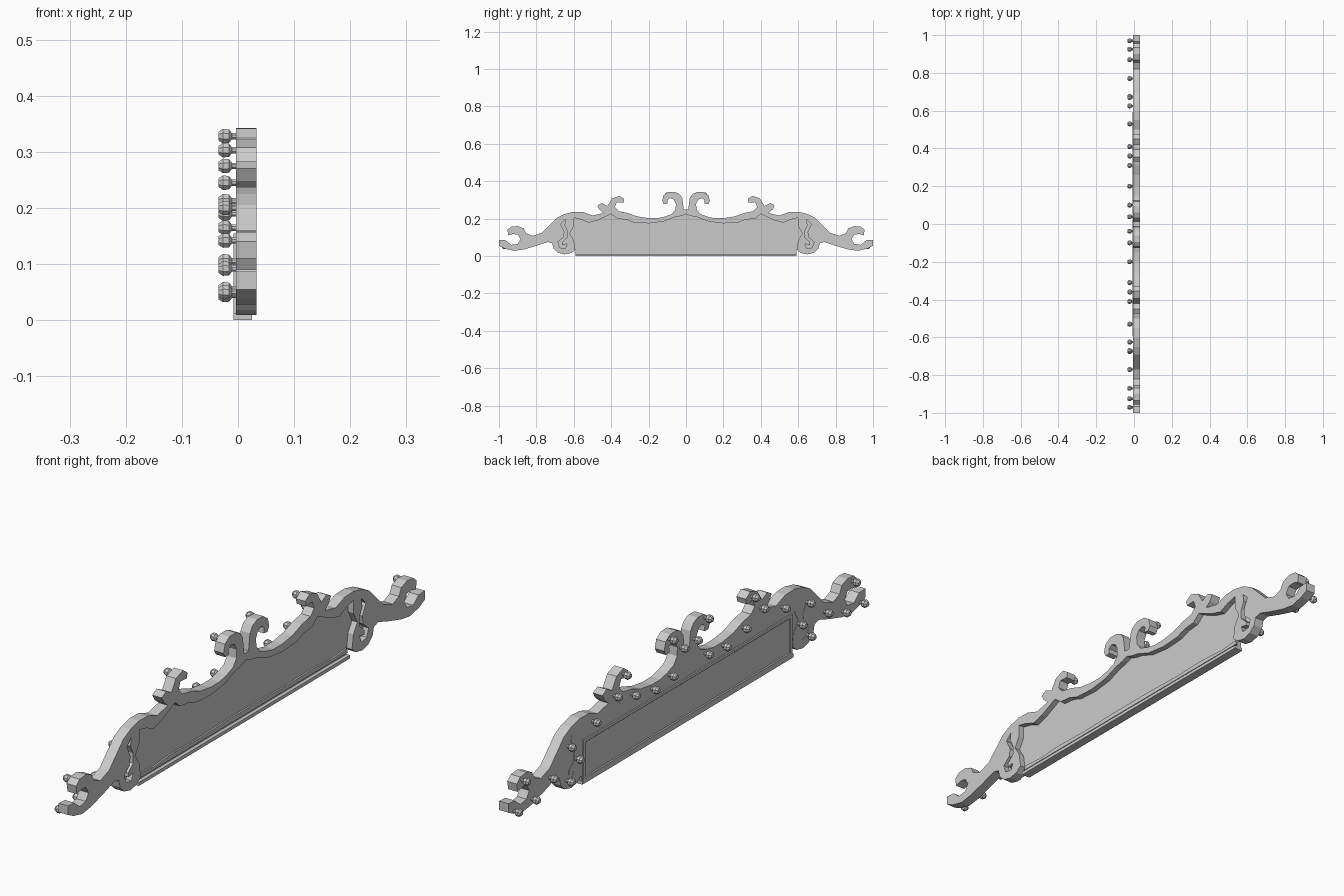
import bpy, bmesh, math
from mathutils import Matrix, Vector

if "Cube" in bpy.data.objects:
    bpy.data.objects.remove(bpy.data.objects["Cube"])

# local x -> world y, local y -> world z, local z -> world x
SIDE = Matrix(((0, 0, 1, 0), (1, 0, 0, 0), (0, 1, 0, 0), (0, 0, 0, 1)))


def flip(pts):
    return [(-y, z) for y, z in reversed(pts)]


def slab(name, loops, x0, x1):
    """Flat cut-out made from closed (y, z) loops; inner loops become holes."""
    cu = bpy.data.curves.new(name, 'CURVE')
    cu.dimensions = '2D'
    cu.fill_mode = 'BOTH'
    cu.extrude = (x1 - x0) / 2
    for pts in loops:
        s = cu.splines.new('POLY')
        s.points.add(len(pts) - 1)
        for p, (y, z) in zip(s.points, pts):
            p.co = (y, z, 0, 1)
        s.use_cyclic_u = True
    ob = bpy.data.objects.new(name, cu)
    bpy.context.collection.objects.link(ob)
    bpy.ops.object.select_all(action='DESELECT')
    bpy.context.view_layer.objects.active = ob
    ob.select_set(True)
    bpy.ops.object.convert(target='MESH')
    ob = bpy.context.view_layer.objects.active
    ob.data.transform(Matrix.Translation(((x0 + x1) / 2, 0, 0)) @ SIDE)
    for p in ob.data.polygons:
        p.use_smooth = False
    return ob


def mesh_object(name, bm):
    bmesh.ops.recalc_face_normals(bm, faces=bm.faces)
    me = bpy.data.meshes.new(name)
    bm.to_mesh(me)
    bm.free()
    ob = bpy.data.objects.new(name, me)
    bpy.context.collection.objects.link(ob)
    return ob


def box(bm, lo, hi):
    lo, hi = Vector(lo), Vector(hi)
    m = Matrix.Translation((lo + hi) / 2) @ Matrix.Diagonal((*(hi - lo), 1))
    return bmesh.ops.create_cube(bm, size=1, matrix=m)['verts']


# Right half of the outline: centre curl, leaf, shoulder, end fork, scroll foot
centre_curl = [(.012, .25), (.02, .31), (.035, .332), (.06, .343), (.095, .342),
               (.12, .325), (.128, .295), (.118, .278), (.098, .28), (.1, .3),
               (.085, .31), (.065, .302), (.054, .28), (.056, .25), (.075, .225), (.11, .212)]
leaf = [(.15, .203), (.2, .203), (.26, .212), (.31, .23), (.36, .24), (.38, .262),
        (.37, .288), (.335, .285), (.33, .305), (.355, .322), (.395, .308),
        (.42, .268), (.45, .283), (.475, .27), (.462, .248), (.44, .23)]
shoulder = [(.5, .217), (.55, .235), (.6, .237), (.65, .225), (.69, .205),
            (.73, .165), (.77, .125), (.82, .108), (.855, .122)]
end_fork = [(.868, .148), (.9, .16), (.935, .157), (.955, .14), (.95, .11), (.925, .118),
            (.9, .115), (.885, .09), (.9, .065), (.935, .06), (.965, .085), (1, .087),
            (1, .055), (.97, .04), (.92, .028), (.87, .035), (.8, .055), (.74, .075)]
foot = [(.715, .068), (.708, .04), (.685, .018), (.65, .009), (.615, .016), (.592, .034)]
outer = [(0, .25)] + centre_curl + leaf + shoulder + end_fork + foot

# Inner edge of the frame, from the foot back to the centre
inner = [(.6, .085), (.622, .12), (.6, .16), (.6, .205), (.56, .195), (.52, .178), (.47, .192),
         (.4, .225), (.37, .2), (.32, .195), (.28, .18), (.2, .175), (.12, .185),
         (.06, .208), (.025, .215)]
slot = [(.645, .195), (.67, .17), (.65, .13), (.655, .1), (.685, .075), (.675, .045),
        (.645, .04), (.635, .065), (.662, .06), (.662, .075), (.635, .1), (.635, .135),
        (.65, .165)]

half = outer + inner
frame_loop = half + [(0, .225)] + flip(half[1:])
slab("carved_frame", [frame_loop, slot, flip(slot)], -.004, .033)

# Recessed infill behind the frame and the scroll slots
edge = [(.59, .01), foot[-1]] + inner
slab("recessed_panel", [edge + [(0, .225)] + flip(edge), slot, flip(slot)], -.003, .012)

# Thin wavy trim along the bottom of the panel
wave = [(.59, .02), (.585, .036), (.5, .03), (.4, .037), (.25, .033), (.1, .037)]
slab("bottom_trim", [wave + flip(wave)], .01, .018)

# Back board with a sunken field, standing on a bottom ledge
bm = bmesh.new()
box(bm, (-.008, -.585, .01), (-.001, .585, .155))
bm.normal_update()
back = [f for f in bm.faces if f.normal.x < -.9]
bmesh.ops.inset_region(bm, faces=back, thickness=.014)
bmesh.ops.inset_region(bm, faces=back, thickness=.004, depth=-.003)
mesh_object("back_board", bm)
bm = bmesh.new()
box(bm, (-.008, -.592, 0), (.025, .592, .012))
mesh_object("bottom_ledge", bm)

# Low-poly knobs on the back, mirrored left and right
knobs = [(.97, .05), (.925, .142), (.87, .055), (.77, .092), (.675, .045), (.625, .105),
         (.67, .165), (.53, .2), (.41, .245), (.36, .303), (.31, .212), (.2, .19),
         (.1, .2), (.1, .328), (.038, .275)]
profile = [(.006, -.003), (.006, -.011), (.013, -.016), (.014, -.027), (.008, -.035)]
bm = bmesh.new()
SEG = 8
for y, z in knobs + flip(knobs):
    rings = [[bm.verts.new((x, y + r * math.cos(math.tau * (i + .5) / SEG),
                            z + r * math.sin(math.tau * (i + .5) / SEG)))
              for i in range(SEG)] for r, x in profile]
    for a, b in zip(rings, rings[1:]):
        for i in range(SEG):
            j = (i + 1) % SEG
            bm.faces.new((a[i], a[j], b[j], b[i]))
    bm.faces.new(rings[0])
    bm.faces.new(rings[-1])
mesh_object("back_knobs", bm)
